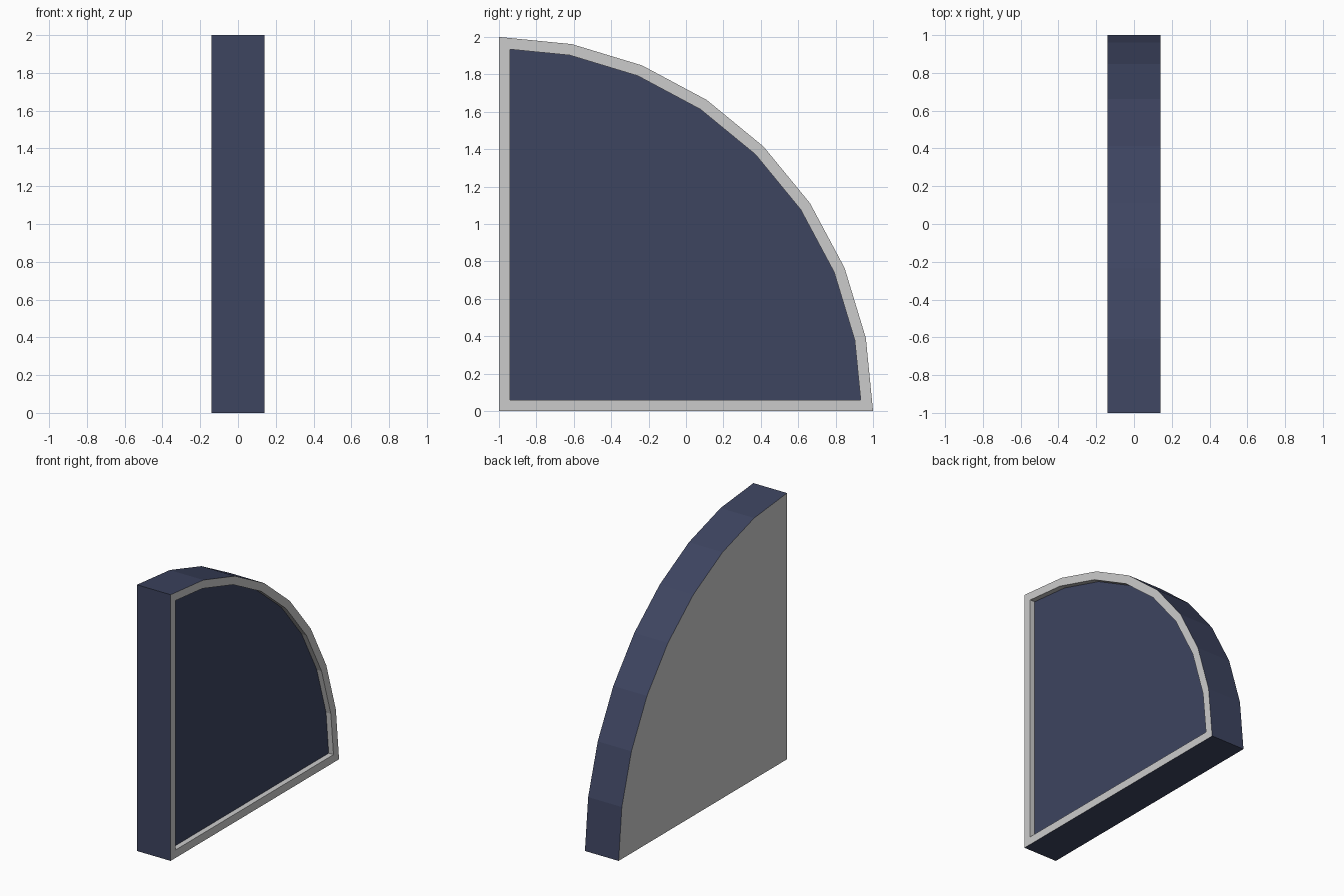
import bpy, bmesh, math

if "Cube" in bpy.data.objects:
    bpy.data.objects.remove(bpy.data.objects["Cube"])

HALF, RADIUS, SEGMENTS = 0.14, 2.0, 8
RIM, RECESS = 0.06, 0.04

navy = bpy.data.materials.new("navy")
navy.diffuse_color = (0.047, 0.058, 0.117, 1)
navy.use_nodes = True
navy.node_tree.nodes["Principled BSDF"].inputs["Base Color"].default_value = navy.diffuse_color

# Quarter-disc profile, corner at the front bottom
profile = [(-1.0, 0.0)]
for i in range(SEGMENTS + 1):
    a = math.pi / 2 * i / SEGMENTS
    profile.append((-1 + RADIUS * math.cos(a), RADIUS * math.sin(a)))

bm = bmesh.new()
left = bm.faces.new([bm.verts.new((-HALF, y, z)) for y, z in reversed(profile)])
right = bm.faces.new([bm.verts.new((HALF, y, z)) for y, z in profile])

# Navy outer edge
bm.verts.ensure_lookup_table()
edges = list(left.edges) + list(right.edges)
for f in bmesh.ops.bridge_loops(bm, edges=edges)["faces"]:
    f.material_index = 1
bmesh.ops.recalc_face_normals(bm, faces=bm.faces[:])

# Grey rim and recessed navy panel on the right side
bmesh.ops.inset_region(bm, faces=[right], thickness=RIM, use_even_offset=True)
panel = bmesh.ops.extrude_discrete_faces(bm, faces=[right])["faces"][0]
bmesh.ops.translate(bm, verts=panel.verts[:], vec=(-RECESS, 0, 0))
panel.material_index = 1

mesh = bpy.data.meshes.new("quarter_round_block")
bm.to_mesh(mesh)
bm.free()
mesh.materials.append(None)
mesh.materials.append(navy)
block = bpy.data.objects.new("quarter_round_block", mesh)
bpy.context.collection.objects.link(block)
